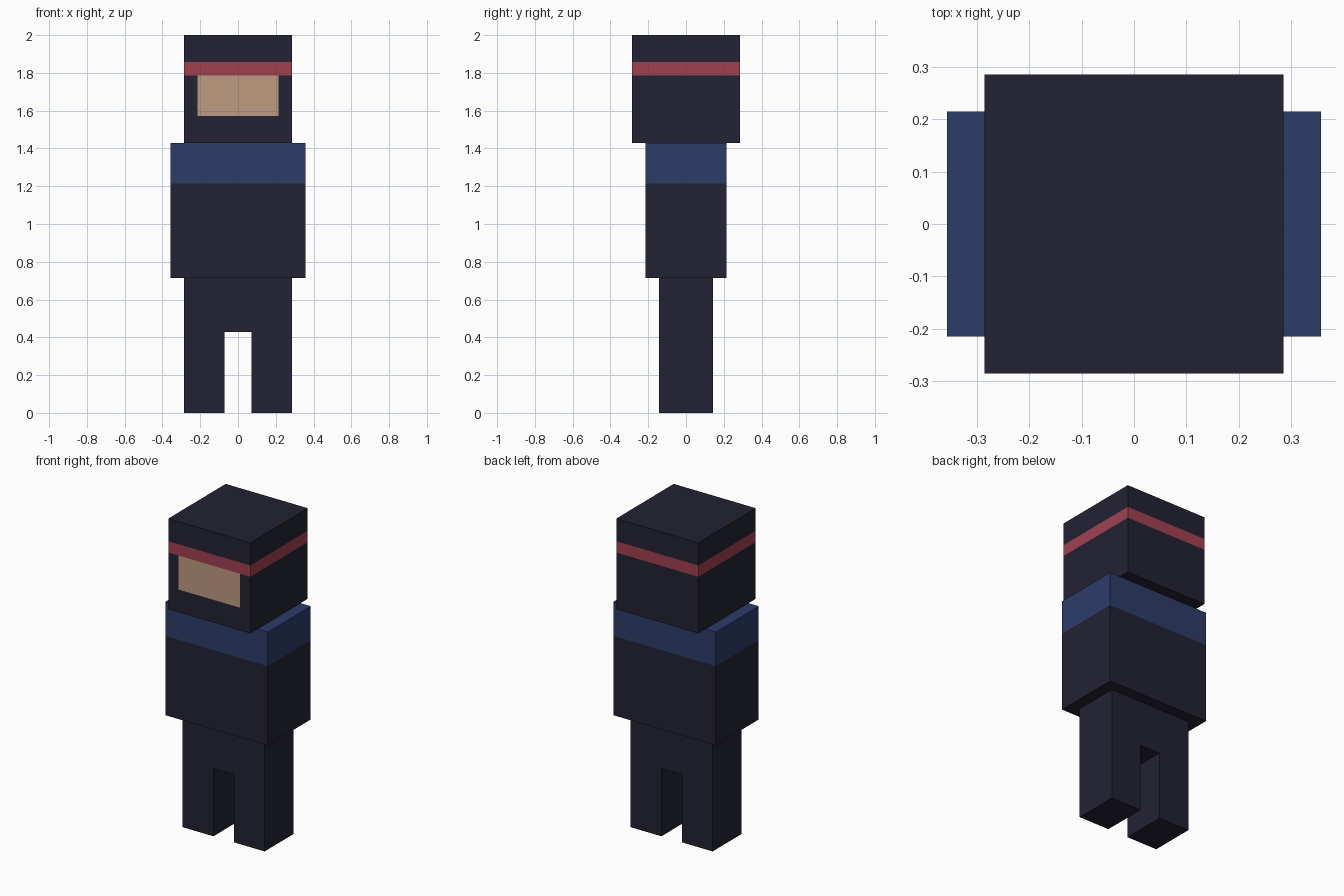
import bpy
import bmesh
from mathutils import Vector

cube = bpy.data.objects.get("Cube")
if cube:
    bpy.data.objects.remove(cube, do_unlink=True)

U = 2 / 28  # the figure is 28 blocks tall


def material(name, hex_code):
    srgb = [int(hex_code[i:i + 2], 16) / 255 for i in (0, 2, 4)]
    rgba = [c / 12.92 if c < 0.04045 else ((c + 0.055) / 1.055) ** 2.4 for c in srgb] + [1]
    mat = bpy.data.materials.new(name)
    mat.use_nodes = True
    mat.diffuse_color = rgba
    mat.node_tree.nodes["Principled BSDF"].inputs["Base Color"].default_value = rgba
    return mat


DARK = material("dark cloth", "222233")
BLUE = material("blue cloth", "2D3B69")
RED = material("red headband", "A04050")
SKIN = material("skin", "BE9B80")


def extruded(name, outline, depth, mats, cuts=(), rule=None):
    """Extrude an x-z outline along y, cut it by planes, colour faces by rule."""
    bm = bmesh.new()
    front = bm.faces.new([bm.verts.new((x * U, -depth / 2 * U, z * U)) for x, z in outline])
    grown = bmesh.ops.extrude_face_region(bm, geom=[front], use_keep_orig=True)
    moved = [g for g in grown["geom"] if isinstance(g, bmesh.types.BMVert)]
    bmesh.ops.translate(bm, verts=moved, vec=(0, depth * U, 0))
    for axis, value in cuts:
        normal = Vector((axis == "x", 0, axis == "z"))
        bmesh.ops.bisect_plane(bm, geom=bm.verts[:] + bm.edges[:] + bm.faces[:],
                               plane_co=normal * value * U, plane_no=normal)
    bmesh.ops.recalc_face_normals(bm, faces=bm.faces[:])
    if rule:
        for face in bm.faces:
            face.material_index = rule(face.calc_center_median() / U, face.normal)
    mesh = bpy.data.meshes.new(name)
    bm.to_mesh(mesh)
    bm.free()
    for mat in mats:
        mesh.materials.append(mat)
    obj = bpy.data.objects.new(name, mesh)
    bpy.context.collection.objects.link(obj)
    return obj


def rectangle(half, low, high):
    return [(-half, low), (half, low), (half, high), (-half, high)]


def head_colour(centre, normal):
    if 25 < centre.z < 26:
        return 1
    if normal.y < -0.5 and abs(centre.x) < 3 and 22 < centre.z < 25:
        return 2
    return 0


def torso_colour(centre, normal):
    return 1 if centre.z > 17 else 0


# Hips and two legs, one piece with a gap between the legs
extruded("legs", [(-4, 0), (-1, 0), (-1, 6), (1, 6), (1, 0), (4, 0), (4, 10), (-4, 10)],
         4, [DARK])

# Torso with a blue shoulder band
extruded("torso", rectangle(5, 10, 20), 6, [DARK, BLUE], [("z", 17)], torso_colour)

# Hooded head with a headband and an open face panel
extruded("head", rectangle(4, 20, 28), 8, [DARK, RED, SKIN],
         [("z", 22), ("z", 25), ("z", 26), ("x", -3), ("x", 3)], head_colour)
